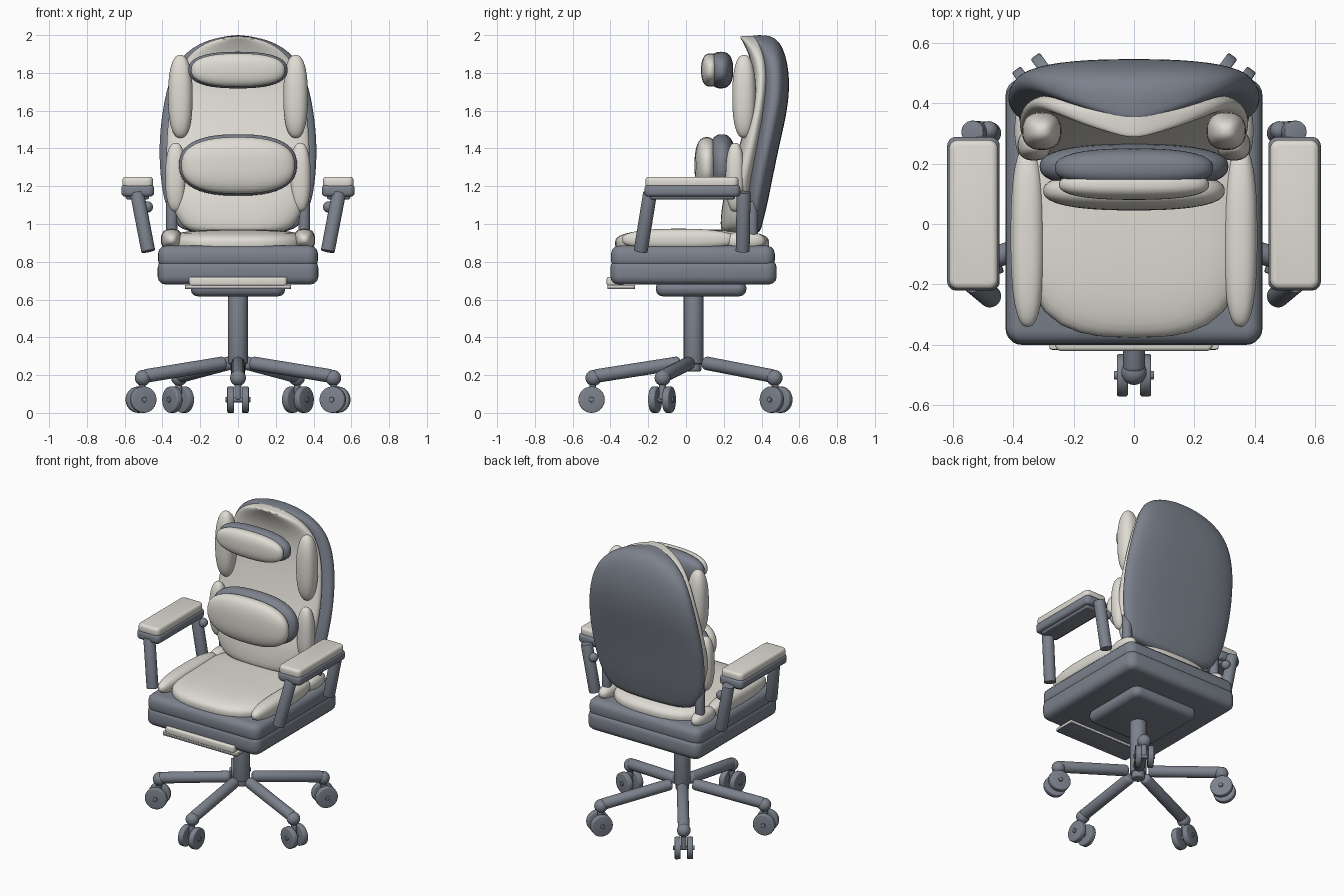
import bpy, bmesh, math
from mathutils import Vector, Matrix

old = bpy.data.objects.get("Cube")
if old:
    bpy.data.objects.remove(old, do_unlink=True)


def material(name, rgb):
    m = bpy.data.materials.new(name)
    m.use_nodes = True
    m.diffuse_color = (*rgb, 1)
    m.node_tree.nodes["Principled BSDF"].inputs["Base Color"].default_value = (*rgb, 1)
    return m


SLATE = material("slate grey", (0.2, 0.222, 0.265))
CREAM = material("warm cream", (0.74, 0.715, 0.655))


def finish(name, bm, mat):
    bmesh.ops.recalc_face_normals(bm, faces=bm.faces)
    mesh = bpy.data.meshes.new(name)
    bm.to_mesh(mesh)
    bm.free()
    mesh.materials.append(mat)
    ob = bpy.data.objects.new(name, mesh)
    bpy.context.collection.objects.link(ob)
    bpy.ops.object.select_all(action="DESELECT")
    ob.select_set(True)
    bpy.context.view_layer.objects.active = ob
    bpy.ops.object.shade_smooth_by_angle(angle=math.radians(42))
    return ob


def placed(lo, hi):
    """Matrix taking a cube of half-size one to the given bounds."""
    lo, hi = Vector(lo), Vector(hi)
    return Matrix.Translation((lo + hi) / 2) @ Matrix.Diagonal((*(hi - lo) / 2, 1))


def bevel(bm, edges, radius, segments):
    bmesh.ops.bevel(bm, geom=edges, offset=radius, segments=segments,
                    profile=0.5, affect="EDGES")


def box(name, lo, hi, radius, corner, mat):
    """Slab with rounded upright corners and softened rims."""
    bm = bmesh.new()
    bmesh.ops.create_cube(bm, size=2, matrix=placed(lo, hi))
    bevel(bm, [e for e in bm.edges if abs(e.verts[0].co.z - e.verts[1].co.z) > 1e-4], corner, 5)
    bm.normal_update()
    bevel(bm, list({e for f in bm.faces if abs(f.normal.z) > 0.9 for e in f.edges}), radius, 3)
    return finish(name, bm, mat)


def puff(name, lo, hi, power, mat):
    """Stuffed cushion: a sphere squared off by the given power."""
    bm = bmesh.new()
    bmesh.ops.create_uvsphere(bm, u_segments=40, v_segments=24, radius=1)
    for v in bm.verts:
        v.co /= sum(abs(c) ** power for c in v.co) ** (1 / power)
    bm.transform(placed(lo, hi))
    return finish(name, bm, mat)


def rod(name, a, b, radius, mat, soft=0.25):
    a, b = Vector(a), Vector(b)
    turn = (b - a).to_track_quat("Z", "Y").to_matrix().to_4x4()
    bm = bmesh.new()
    bmesh.ops.create_cone(bm, cap_ends=True, segments=24, radius1=radius, radius2=radius,
                          depth=(b - a).length,
                          matrix=Matrix.Translation((a + b) / 2) @ turn)
    rims = [e for e in bm.edges if any(len(f.verts) > 4 for f in e.link_faces)]
    bevel(bm, rims, radius * soft, 3)
    return finish(name, bm, mat)


def ball(name, centre, r, mat):
    c, d = Vector(centre), Vector((r, r, r))
    return puff(name, c - d, c + d, 2, mat)


def loft(name, rows, mat, count=32):
    """Stack rounded sections given as height, half width, front and back."""
    bm = bmesh.new()
    rings = []
    for z, w, front, back in rows:
        ring = []
        for i in range(count):
            t = math.tau * i / count
            c, s = math.cos(t), math.sin(t)
            x = w * math.copysign(abs(c) ** 0.8, c)
            y = (front + back) / 2 + (back - front) / 2 * math.copysign(abs(s) ** 0.8, s)
            ring.append(bm.verts.new((x, y, z)))
        rings.append(ring)
    for low, high in zip(rings, rings[1:]):
        for i in range(count):
            j = (i + 1) % count
            bm.faces.new((low[i], low[j], high[j], high[i]))
    bm.faces.new(rings[0])
    bm.faces.new(rings[-1])
    ob = finish(name, bm, mat)
    ob.modifiers.new("Smooth", "SUBSURF").levels = 2
    return ob


# Five-legged base with twin-wheel casters
HUB = Vector((0, 0.04, 0))
for k in range(5):
    ang = math.radians(72 * k - 90)
    out = Vector((math.cos(ang), math.sin(ang), 0))
    side = Vector((-out.y, out.x, 0))
    up = Vector((0, 0, 1))
    n = f"_{k + 1}"
    end = HUB + out * 0.53
    rod("base_leg" + n, HUB + out * 0.07 + up * 0.265, end + up * 0.193, 0.036, SLATE, 0.5)
    ball("leg_end" + n, end + up * 0.185, 0.042, SLATE)
    hub = HUB + out * 0.54 + up * 0.07
    rod("caster_stem" + n, hub, end + up * 0.18, 0.018, SLATE)
    rod("caster_axle" + n, hub - side * 0.066, hub + side * 0.066, 0.014, SLATE)
    for s in (-1, 1):
        rod("caster_wheel" + n, hub + side * s * 0.02, hub + side * s * 0.057, 0.07, SLATE, 0.1)

# Gas column and mounting plate
rod("base_hub", HUB + Vector((0, 0, 0.22)), HUB + Vector((0, 0, 0.3)), 0.042, SLATE)
rod("column", HUB + Vector((0, 0, 0.26)), HUB + Vector((0, 0, 0.63)), 0.052, SLATE, 0.1)
box("mount_plate", (-0.25, -0.16, 0.617), (0.25, 0.32, 0.7), 0.038, 0.05, SLATE)

# Seat
box("seat_pan", (-0.425, -0.4, 0.68), (0.425, 0.48, 0.81), 0.04, 0.055, SLATE)
box("seat_body", (-0.423, -0.397, 0.765), (0.423, 0.47, 0.885), 0.042, 0.055, SLATE)
puff("seat_cushion", (-0.37, -0.375, 0.82), (0.37, 0.44, 0.972), 3, CREAM)

# Sliding footrest
box("footrest_pad", (-0.26, -0.42, 0.672), (0.26, -0.33, 0.72), 0.012, 0.02, CREAM)
box("footrest_plate", (-0.28, -0.415, 0.662), (0.28, -0.27, 0.678), 0.004, 0.01, CREAM)
box("footrest_underside", (-0.28, -0.416, 0.656), (0.28, -0.27, 0.665), 0.002, 0.01, SLATE)

# Backrest: height, half width, front, seam, back
PROFILE = [
    (0.945, 0.26, 0.19, 0.3, 0.39),
    (1.0, 0.34, 0.18, 0.305, 0.405),
    (1.1, 0.385, 0.19, 0.31, 0.43),
    (1.2, 0.408, 0.21, 0.315, 0.45),
    (1.4, 0.423, 0.28, 0.35, 0.49),
    (1.6, 0.403, 0.33, 0.385, 0.538),
    (1.75, 0.37, 0.355, 0.4, 0.55),
    (1.87, 0.318, 0.345, 0.395, 0.535),
    (1.95, 0.222, 0.31, 0.365, 0.505),
    (1.985, 0.12, 0.29, 0.35, 0.47),
    (2.0, 0.02, 0.28, 0.345, 0.43),
]
loft("back_shell", [(z, w, m, b) for z, w, f, m, b in PROFILE], SLATE)
loft("back_padding", [(z - 0.003, w * 0.91, f, m + 0.05) for z, w, f, m, b in PROFILE], CREAM)

# Head and lumbar pillows
puff("head_pillow_back", (-0.262, 0.12, 1.718), (0.262, 0.25, 1.912), 2.5, SLATE)
puff("head_pillow", (-0.248, 0.08, 1.727), (0.248, 0.18, 1.903), 2.5, CREAM)
puff("lumbar_pillow_back", (-0.312, 0.115, 1.15), (0.312, 0.265, 1.475), 2.5, SLATE)
puff("lumbar_pillow", (-0.3, 0.045, 1.16), (0.3, 0.175, 1.46), 2.5, CREAM)

# Paired side parts
for s, label in ((-1, "right"), (1, "left")):
    def span(x0, x1, y0, y1, z0, z1):
        xs = sorted((s * x0, s * x1))
        return (xs[0], y0, z0), (xs[1], y1, z1)

    puff(label + "_seat_bolster", *span(0.295, 0.408, -0.34, 0.26, 0.86, 0.975), 2.5, CREAM)
    puff(label + "_rear_bolster", *span(0.3, 0.395, 0.2, 0.42, 0.86, 0.96), 2.2, CREAM)
    puff(label + "_shoulder_bolster", *span(0.24, 0.37, 0.245, 0.37, 1.455, 1.895), 2.4, CREAM)
    puff(label + "_waist_bolster", *span(0.275, 0.385, 0.21, 0.31, 1.065, 1.43), 2.4, CREAM)
    rod(label + "_back_bracket", (s * 0.35, 0.35, 0.9), (s * 0.35, 0.35, 1.12), 0.03, SLATE)

    # Armrest
    box(label + "_arm_pad", *span(0.45, 0.612, -0.215, 0.278, 1.19, 1.25), 0.018, 0.03, CREAM)
    box(label + "_arm_tray", *span(0.444, 0.618, -0.22, 0.288, 1.145, 1.208), 0.02, 0.03, SLATE)
    box(label + "_arm_mount", *span(0.47, 0.595, -0.19, 0.26, 1.13, 1.17), 0.012, 0.02, SLATE)
    rod(label + "_front_arm_post", (s * 0.535, -0.19, 1.165), (s * 0.475, -0.24, 0.855), 0.037, SLATE, 0.1)
    rod(label + "_rear_arm_post", (s * 0.535, 0.305, 1.17), (s * 0.475, 0.3, 0.855), 0.037, SLATE, 0.1)
    ball(label + "_arm_pivot", (s * 0.48, 0.31, 1.09), 0.03, SLATE)
